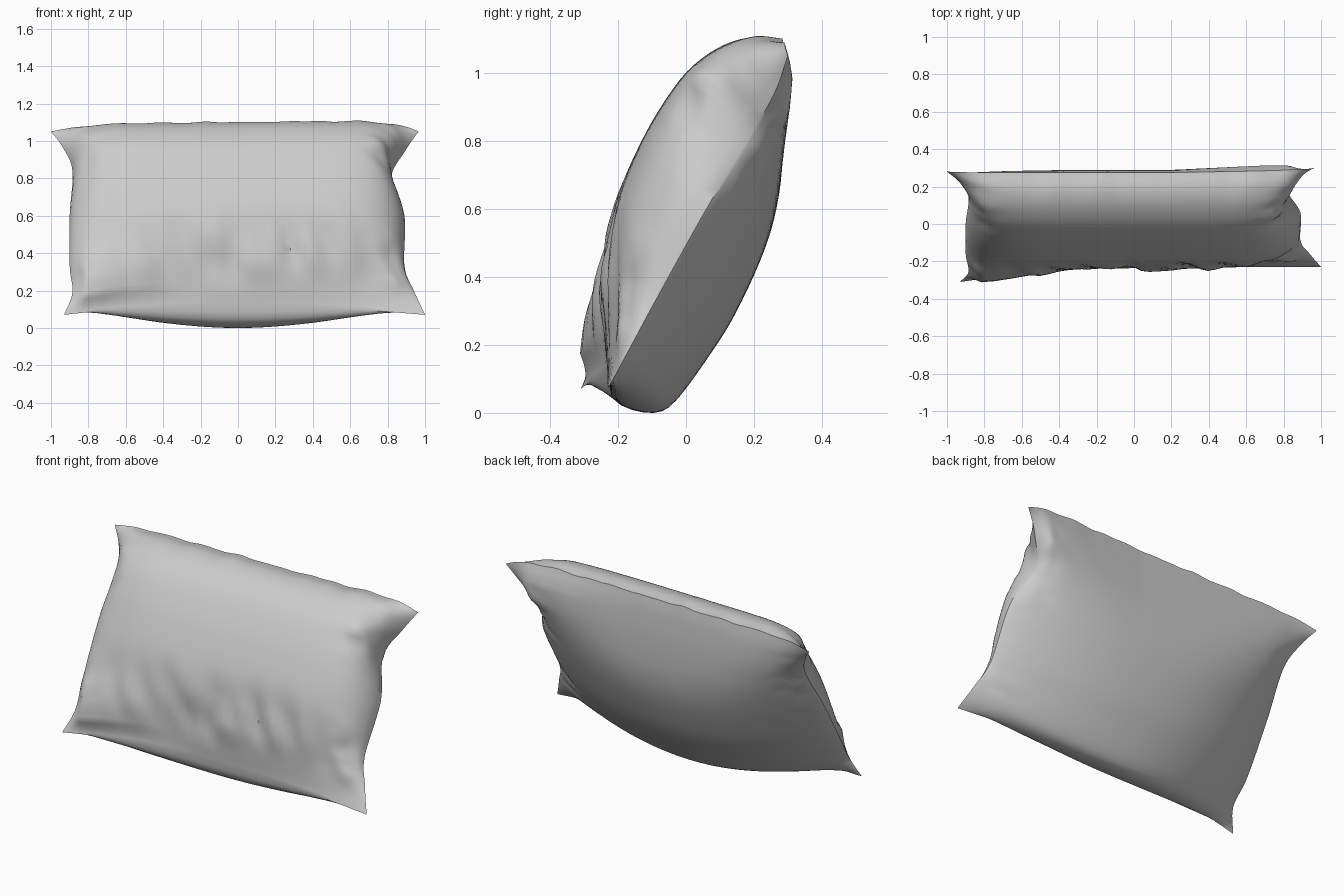
import bpy, bmesh, math
from mathutils import Vector, noise

if "Cube" in bpy.data.objects:
    bpy.data.objects.remove(bpy.data.objects["Cube"])

NU, NV = 64, 48

# Mid-width profiles (y, z), from the bottom seam to the top seam
FRONT = [(-.232, .13), (-.238, .22), (-.238, .36), (-.228, .5), (-.2, .64), (-.13, .8),
         (-.06, .92), (.01, 1.01), (.1, 1.075), (.19, 1.1), (.275, 1.09)]
BACK = [(-.232, .13), (-.22, .05), (-.17, .012), (-.09, 0), (-.03, .035), (.07, .17), (.15, .3),
        (.235, .49), (.275, .65), (.288, .83), (.285, 1.0), (.275, 1.09)]
# Side seams (x, y, z), from the bottom corner to the top corner
LEFT = [(-.93, -.31, .07), (-.885, -.255, .19), (-.9, -.16, .33), (-.9, 0, .6),
        (-.885, .15, .84), (-.94, .23, .97), (-1, .28, 1.05)]
RIGHT = [(1, -.23, .07), (.94, -.16, .2), (.89, -.09, .33), (.89, .06, .6),
         (.82, .18, .8), (.89, .26, .94), (.965, .3, 1.05)]


def sample(points, t):
    """Smooth point at the arc-length fraction t of a curve."""
    pts = [Vector(p) if len(p) == 3 else Vector((0, *p)) for p in points]
    lens = [(b - a).length for a, b in zip(pts, pts[1:])]
    d = t * sum(lens)
    i = 0
    while i < len(lens) - 1 and d > lens[i]:
        d -= lens[i]
        i += 1
    f = min(d / lens[i], 1)
    a, b = pts[i], pts[i + 1]
    p = pts[i - 1] if i else 2 * a - b
    n = pts[i + 2] if i + 2 < len(pts) else 2 * b - a
    return .5 * (2 * a + (b - p) * f + (2 * p - 5 * a + 4 * b - n) * f * f
                 + (3 * a - p - 3 * b + n) * f ** 3)


def bump(x, centre, width):
    return math.exp(-((x - centre) / width) ** 2)


def panel_point(profile, u, v, front):
    seam = sample(RIGHT if u > 0 else LEFT, v)
    edge = math.sin(math.pi * v)
    # Fullness: the front is boxy, the back slopes gently to the side seams
    if front:
        t = v
        p, q = 1.8 + 3.2 * edge + 11 * v ** 4, 1 - .35 * min(1, edge * 1.5)
    else:
        t = v + 1.9 * v * math.exp(-v / .12) * (1 - v)
        p, q = 1.8 + .4 * edge + 11 * v ** 7, 1 - .1 * edge
    w = max(0, 1 - abs(u) ** p) ** q
    pos = seam.lerp(sample(profile, t), w)
    pos.x = u * (abs(seam.x) * abs(u) ** 6 + .93 * (1 - abs(u) ** 6))
    inner = min(1, (1 - abs(u)) * 10) * min(1, edge * 2)
    # Twist: lower left leans forward, upper right leans back
    if front:
        ramp = min(1, max(0, (-u - .3) / .5))
        pos.y -= .06 * ramp * bump(v, .15, .15) * min(1, (1 - abs(u)) * 10) * min(1, edge * 4)
    ramp = min(1, max(0, (u - .2) / .6))
    pos.y += .03 * ramp * bump(v, .92, .18) * min(1, (1 - abs(u)) * 10) * (.4 + .6 * (not front) * min(1, edge * 4))
    # Folds rising from the lower front
    if front:
        n = noise.noise(Vector((u * 9 + v * 3, v * 4, 2)))
        pos += Vector((0, -.9, .4)) * n * .045 * bump(v, .22, .14) * bump(u, .05, .6) * inner
    # Gathers at both ends, stronger on the right
    g = noise.noise(Vector((u * 5, v * 15, 5 if front else 9)))
    gather = (bump(v, .78, .17) + .6 * bump(v, .2, .13)) * bump(abs(u), .92, .13)
    pos += Vector((.5 * u, -.7 if front else .5, .2)) * g * .06 * gather * inner * (1 if u > 0 else .5)
    # Puckers along the top seam
    pos.z += .012 * noise.noise(Vector((u * 8, 3, 1))) * bump(v, 1, .1)
    pos.z += .01 * u * v * w
    return pos


# Pillow: front and back panels welded along the seam
bm = bmesh.new()
for profile, front in ((FRONT, True), (BACK, False)):
    grid = []
    for j in range(NV + 1):
        t = j / NV
        v = .5 * t + .25 * (1 - math.cos(math.pi * t))
        row = []
        for i in range(NU + 1):
            s = 2 * i / NU - 1
            u = .3 * s + .7 * math.sin(s * math.pi / 2)
            row.append(bm.verts.new(panel_point(profile, u, v, front)))
        grid.append(row)
    for j in range(NV):
        for i in range(NU):
            c = [grid[j][i], grid[j][i + 1], grid[j + 1][i + 1], grid[j + 1][i]]
            bm.faces.new(c if front else c[::-1])
bmesh.ops.remove_doubles(bm, verts=bm.verts, dist=.0005)
bmesh.ops.recalc_face_normals(bm, faces=bm.faces)
low = min(v.co.z for v in bm.verts)
bmesh.ops.translate(bm, verts=bm.verts, vec=(0, 0, -low))
mesh = bpy.data.meshes.new("pillow")
bm.to_mesh(mesh)
bm.free()
pillow = bpy.data.objects.new("pillow", mesh)
bpy.context.collection.objects.link(pillow)
bpy.context.view_layer.objects.active = pillow
pillow.select_set(True)
bpy.ops.object.shade_smooth_by_angle(angle=math.radians(40))
